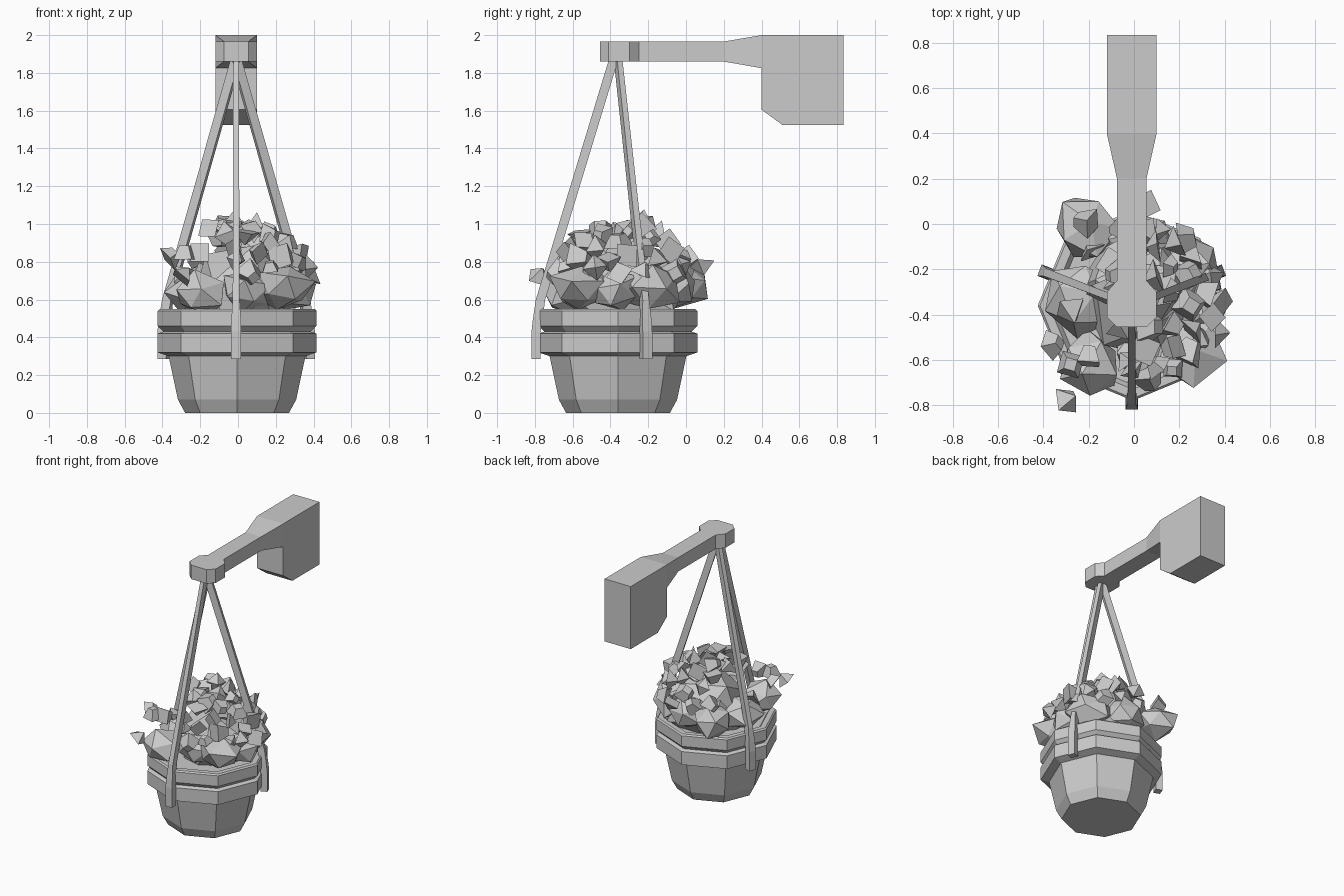
import bpy, bmesh, math, random
from mathutils import Vector, Matrix, Euler

random.seed(11)
if "Cube" in bpy.data.objects:
    bpy.data.objects.remove(bpy.data.objects["Cube"])

grey = bpy.data.materials.new("plain grey")
grey.use_nodes = True
colour = (0.6, 0.6, 0.6, 1)
grey.diffuse_color = colour
grey.node_tree.nodes["Principled BSDF"].inputs["Base Color"].default_value = colour

CX, CY = -0.01, -0.36  # pot axis


def finish(name, bm):
    bmesh.ops.recalc_face_normals(bm, faces=bm.faces)
    mesh = bpy.data.meshes.new(name)
    bm.to_mesh(mesh)
    bm.free()
    mesh.materials.append(grey)
    obj = bpy.data.objects.new(name, mesh)
    bpy.context.collection.objects.link(obj)
    return obj


def loft(name, rings):
    """Skin a list of equal-length point rings and cap both ends."""
    bm = bmesh.new()
    loops = [[bm.verts.new(p) for p in ring] for ring in rings]
    n = len(loops[0])
    for a, b in zip(loops, loops[1:]):
        for i in range(n):
            j = (i + 1) % n
            bm.faces.new((a[i], a[j], b[j], b[i]))
    bm.faces.new(loops[0])
    bm.faces.new(loops[-1])
    return finish(name, bm)


def octagon(r, z):
    return [(CX + 0.005 + r * math.cos(i * math.pi / 4), CY + r * math.sin(i * math.pi / 4), z)
            for i in range(8)]


# Pot with two raised bands and a soil surface
loft("pot", [octagon(r, z) for r, z in (
    (0.275, 0), (0.313, 0.07), (0.362, 0.3), (0.42, 0.32), (0.42, 0.42), (0.39, 0.43),
    (0.42, 0.46), (0.42, 0.54), (0.41, 0.55), (0.37, 0.55), (0.35, 0.52))])


# Arm that flares towards the wall
def section(y, half, low, high):
    return [(CX - half, y, low), (CX + half, y, low), (CX + half, y, high), (CX - half, y, high)]


loft("arm", [section(-0.3, 0.065, 1.86, 1.966), section(0.2, 0.065, 1.86, 1.966),
             section(0.4, 0.11, 1.825, 2)])

# Wall block with a chamfered lower front edge
block_profile = [(0.4, 2), (0.835, 2), (0.835, 1.525), (0.51, 1.525), (0.4, 1.605)]
loft("wall_block", [[(CX + s * 0.11, y, z) for y, z in block_profile] for s in (-1, 1)])

# Chamfered end of the arm
end = [(0.065, -0.455), (0.11, -0.41), (0.11, -0.3), (0.065, -0.25)]
outline = [(CX + x, y) for x, y in end] + [(CX - x, y) for x, y in reversed(end)]
loft("arm_end", [[(x, y, z) for x, y in outline] for z in (1.86, 1.966)])

# Three hanging straps: inner radius, outer radius, height, half width
strap = [(0.41, 0.458, 0.285, 0.027), (0.41, 0.458, 0.43, 0.027), (0.4, 0.45, 0.5, 0.025),
         (0.385, 0.435, 0.6, 0.018), (0.0, 0.05, 1.865, 0.015)]
for name, angle, shift in (("front_strap", 270, 0), ("left_strap", 21, 0.022),
                           ("right_strap", 159, 0.022)):
    a = math.radians(angle)
    out = Vector((math.cos(a), math.sin(a), 0))
    side = Vector((-out.y, out.x, 0))
    rings = []
    for inner, outer, z, w in strap:
        base = Vector((CX, CY, z)) - out * shift
        rings.append([base + out * inner - side * w, base + out * outer - side * w,
                      base + out * outer + side * w, base + out * inner + side * w])
    loft(name, rings)


# Faceted foliage
def spin():
    return Euler([random.uniform(0, math.tau) for _ in range(3)]).to_matrix().to_4x4()


def clump(bm, centre, size, jitter=0.18):
    made = bmesh.ops.create_icosphere(bm, subdivisions=1, radius=1)["verts"]
    turn = spin()
    for v in made:
        v.co = turn @ v.co * random.uniform(1 - jitter, 1 + jitter)
        v.co = Vector(centre) + Vector([c * s for c, s in zip(v.co, size)])


def leaf(bm, centre, size):
    place = Matrix.Translation(centre) @ spin()
    bmesh.ops.create_cone(bm, cap_ends=True, segments=4, radius1=size,
                          radius2=size * random.choice((0.05, 0.5)),
                          depth=size * random.uniform(0.7, 1.2), matrix=place)


bm = bmesh.new()
clump(bm, (0.03, -0.31, 0.62), (0.29, 0.32, 0.29), 0.08)
finish("foliage_core", bm)

# Large lower leaves around the rim
bm = bmesh.new()
for x, y, z, r in ((-0.2, -0.62, 0.63, 0.16), (0.05, -0.55, 0.65, 0.15), (0.24, -0.56, 0.66, 0.16),
                   (-0.21, -0.02, 0.68, 0.16), (0.22, -0.19, 0.67, 0.17), (-0.23, -0.32, 0.64, 0.17),
                   (0.03, -0.08, 0.67, 0.16), (0.27, -0.37, 0.65, 0.14), (0.08, -0.3, 0.85, 0.14)):
    clump(bm, (x, y, z), (r, r, r * 0.75))
finish("large_leaves", bm)

# Small leaves over the upper mound, thinner on its right shoulder
bm = bmesh.new()
count = 48
for i in range(count):
    h = 0.2 + 0.8 * (i + 0.5) / count
    ring = math.sqrt(1 - h * h)
    a = i * math.pi * (3 - math.sqrt(5))
    x, y = 0.04 + 0.33 * ring * math.cos(a), -0.34 + 0.36 * ring * math.sin(a)
    z = 0.65 + 0.34 * h
    if x < -0.1 and z > 0.76:
        continue
    leaf(bm, (x, y, z), random.uniform(0.055, 0.085))
for x, y, z in ((-0.35, -0.53, 0.83), (-0.28, -0.62, 0.85), (-0.2, -0.58, 0.84), (-0.28, -0.77, 0.74),
                (-0.14, -0.28, 0.96), (-0.08, -0.22, 1.0), (0.0, -0.25, 1.01), (0.39, -0.48, 0.77),
                (0.07, 0.09, 0.76), (-0.22, 0.01, 0.81)):
    leaf(bm, (x, y, z), 0.07)
finish("small_leaves", bm)
